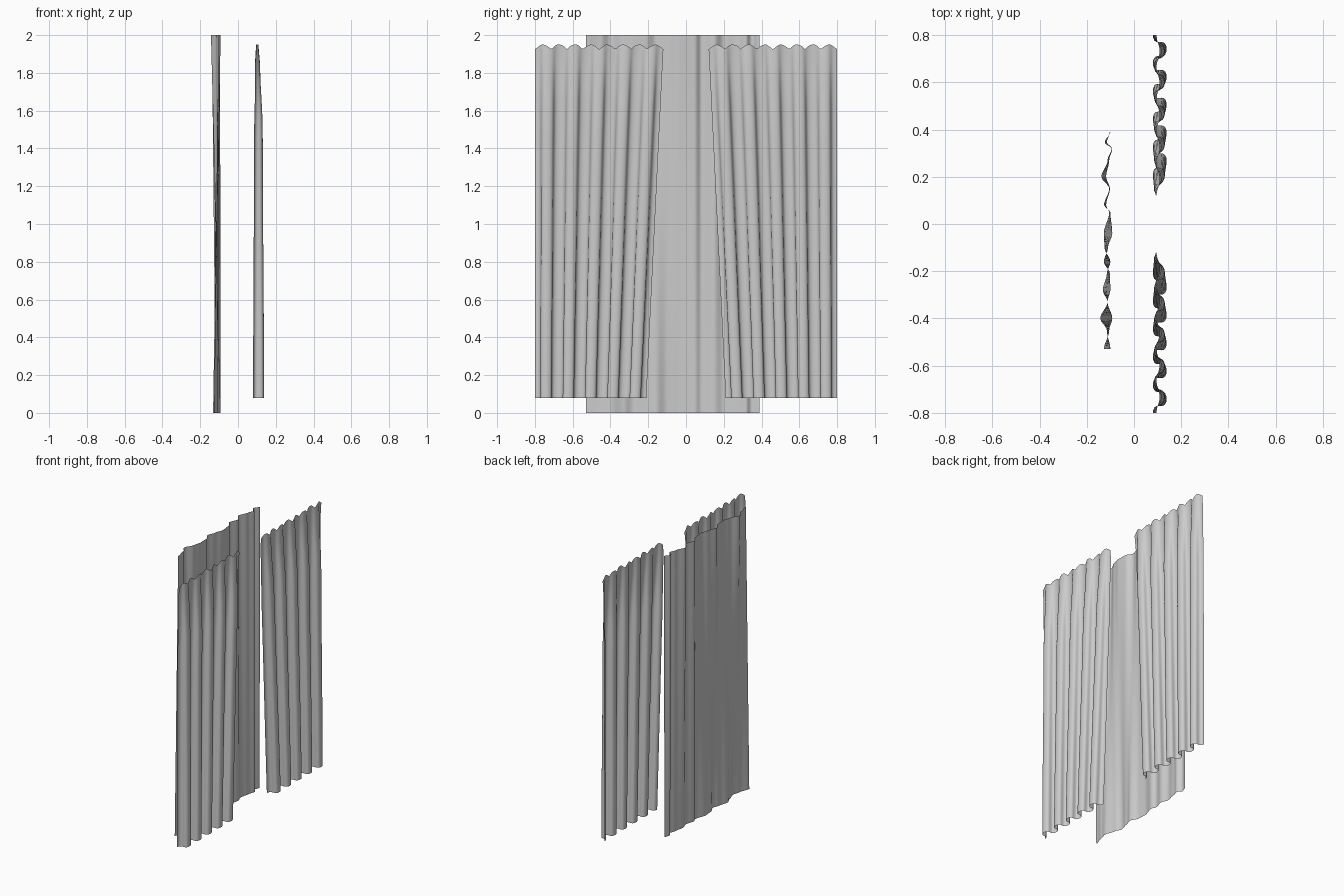
import bpy, bmesh, math

if "Cube" in bpy.data.objects:
    bpy.data.objects.remove(bpy.data.objects["Cube"])


def sheet(name, cols, rows, point):
    """Smooth single-layer cloth; point(u, v) gives the position, v running upward."""
    bm = bmesh.new()
    grid = [[bm.verts.new(point(i / cols, j / rows)) for j in range(rows + 1)]
            for i in range(cols + 1)]
    for i in range(cols):
        for j in range(rows):
            bm.faces.new((grid[i][j], grid[i + 1][j], grid[i + 1][j + 1], grid[i][j + 1]))
    for f in bm.faces:
        f.smooth = True
    bmesh.ops.recalc_face_normals(bm, faces=bm.faces)
    mesh = bpy.data.meshes.new(name)
    bm.to_mesh(mesh)
    bm.free()
    ob = bpy.data.objects.new(name, mesh)
    bpy.context.collection.objects.link(ob)
    return ob


def interp(table, t):
    """Eased interpolation through (position, value) pairs."""
    for (a, va), (b, vb) in zip(table, table[1:]):
        if t <= b:
            k = max(0.0, (t - a) / (b - a))
            k = k * k * (3 - 2 * k)
            return va + (vb - va) * k
    return table[-1][1]


# Pleated curtain panels: deep folds at the hem, flattening to a scalloped top
FOLDS, SCALLOPS = 5, 8
DEPTH = [(0, 0.029), (0.75, 0.023), (0.95, 0.013), (1, 0.006)]
CENTRE = [(0, 0.109), (0.8, 0.108), (1, 0.102)]


def panel(side):
    def point(u, v):
        p = 2 * math.pi * FOLDS * u
        depth = interp(DEPTH, v)
        inner = 0.21 - 0.09 * v
        y = 0.8 + (inner - 0.8) * u - 0.36 * depth * math.sin(2 * p)
        x = interp(CENTRE, v) - depth * math.cos(p)
        top = 1.925 + 0.025 * abs(math.sin(math.pi * SCALLOPS * u))
        z = 0.08 + (top - 0.08) * v
        if v < 0.95:
            z = 0.08 + 1.86 * v * 0.995
        return x, side * min(y, 0.8), z
    return point


sheet("left_curtain", 100, 20, panel(1))
sheet("right_curtain", 100, 20, panel(-1))

# Sheer back curtain: irregular shallow folds drifting from top edge to hem
YS = [-0.53, -0.45, -0.40, -0.33, -0.28, -0.21, -0.16, -0.10, -0.04,
      0.05, 0.08, 0.15, 0.20, 0.27, 0.32, 0.345, 0.39]
TOP = [-0.10, -0.115, -0.143, -0.112, -0.10, -0.102, -0.128, -0.11, -0.092,
       -0.10, -0.127, -0.105, -0.138, -0.112, -0.095, -0.125, -0.10]
HEM = [-0.127, -0.105, -0.092, -0.112, -0.132, -0.115, -0.10, -0.125, -0.128,
       -0.105, -0.118, -0.102, -0.118, -0.105, -0.092, -0.115, -0.103]


def back(u, v):
    y = -0.53 + 0.92 * u
    hem, top = interp(list(zip(YS, HEM)), y), interp(list(zip(YS, TOP)), y)
    return hem + (top - hem) * v, y, 2.0 - (1 - v) * 2.0


sheet("back_curtain", 92, 12, back)
